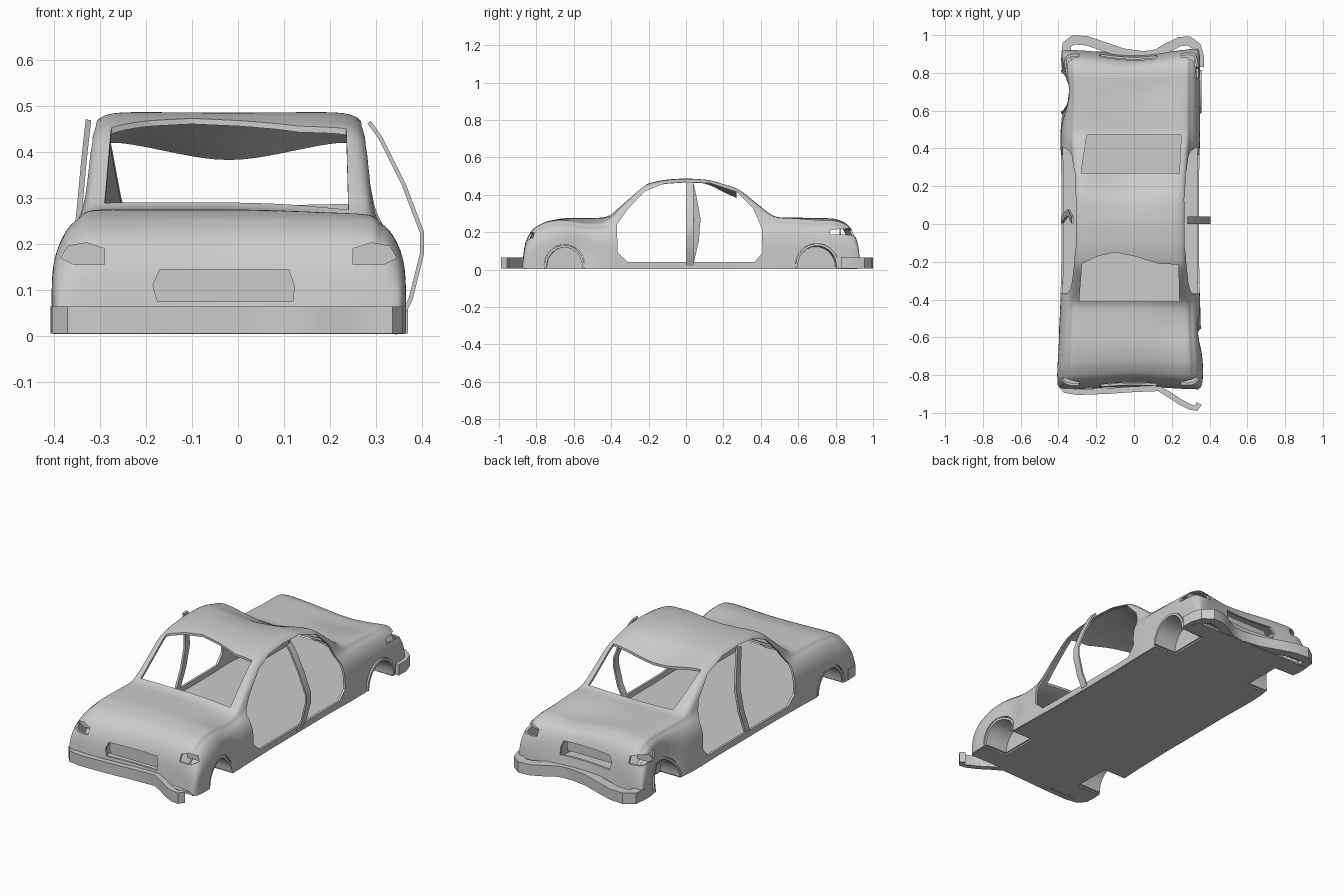
import bpy, math
from mathutils import Vector

if "Cube" in bpy.data.objects:
    bpy.data.objects.remove(bpy.data.objects["Cube"])

CX = -0.02  # the wrecked body leans slightly to the left
# y, half width, top height along the body
KEYS = [(-.876, .36, .03), (-.868, .372, .12), (-.855, .38, .17), (-.82, .385, .222),
        (-.75, .385, .258), (-.66, .38, .275), (-.42, .37, .277), (-.22, .365, .457),
        (-.12, .365, .48), (0, .365, .489), (.13, .365, .484), (.28, .365, .442),
        (.47, .37, .28), (.80, .37, .274), (.87, .37, .245), (.905, .365, .19),
        (.92, .36, .09), (.923, .355, .03)]
# crash dents: centre, radius, push
DENTS = [((-.40, .70, .12), .12, (.06, 0, 0)), ((-.02, .28, .44), .16, (0, 0, -.055)),
         ((0, .92, .15), .2, (0, -.04, 0)), ((0, -.87, .15), .2, (0, .025, 0)),
         ((.36, -.57, .12), .07, (-.03, 0, 0)), ((.28, -.50, .26), .13, (0, 0, -.03)),
         ((.12, .76, .27), .14, (0, 0, -.03)), ((.36, .93, .15), .12, (0, .02, 0))]


def dent(p):
    p = Vector(p)
    out = p.copy()
    for c, r, push in DENTS:
        out += Vector(push) * math.exp(-(p - Vector(c)).length_squared / r ** 2)
    return out


def make(name, verts, faces):
    me = bpy.data.meshes.new(name)
    me.from_pydata([tuple(v) for v in verts], [], faces)
    ob = bpy.data.objects.new(name, me)
    bpy.context.collection.objects.link(ob)
    return ob


def prism(name, outline, to3d, a, b):
    """Closed prism of a 2D outline between depths a and b."""
    n = len(outline)
    verts = [to3d(u, v, d) for d in (a, b) for u, v in outline]
    faces = [tuple(range(n))[::-1], tuple(range(n, 2 * n))]
    faces += [(i, (i + 1) % n, n + (i + 1) % n, n + i) for i in range(n)]
    ob = make(name, verts, faces)
    import bmesh
    bm = bmesh.new()
    bm.from_mesh(ob.data)
    bmesh.ops.recalc_face_normals(bm, faces=bm.faces)
    bm.to_mesh(ob.data)
    bm.free()
    return ob


def along_x(u, v, d): return (d, u, v)
def along_y(u, v, d): return (u, d, v)
def along_z(u, v, d): return (u, v, d)


def sweep(name, path, half_b, thick):
    """Flat bar along a path; half_b is the fixed half-width vector."""
    pts, b = [Vector(p) for p in path], Vector(half_b)
    verts, faces = [], []
    for i, p in enumerate(pts):
        t = pts[min(i + 1, len(pts) - 1)] - pts[max(i - 1, 0)]
        a = t.cross(b).normalized() * thick / 2
        verts += [p + a + b, p - a + b, p - a - b, p + a - b]
        if i:
            k = 4 * i
            faces += [(k - 4 + j, k - 4 + (j + 1) % 4, k + (j + 1) % 4, k + j) for j in range(4)]
    k = len(verts) - 4
    faces += [(3, 2, 1, 0), (k, k + 1, k + 2, k + 3)]
    return make(name, verts, faces)


def finish(ob, angle=35):
    bpy.ops.object.select_all(action='DESELECT')
    ob.select_set(True)
    bpy.context.view_layer.objects.active = ob
    bpy.ops.object.convert(target='MESH')
    bpy.ops.object.shade_smooth_by_angle(angle=math.radians(angle))


# body shell cage: half sections mirrored, lofted along y
rows = []
for (y0, w0, h0), (y1, w1, h1) in zip(KEYS, KEYS[1:]):
    n = max(1, math.ceil((y1 - y0) / .065))
    rows += [(y0 + (y1 - y0) * i / n, w0 + (w1 - w0) * i / n, h0 + (h1 - h0) * i / n) for i in range(n)]
rows.append(KEYS[-1])


def section(y, w, h):
    s = min(1, h / .275)
    g = h / s - .245
    half = [(1, .01), (1, .085), (1, .16), (.965, .21), (.905, .245), (.86, .245 + .3 * g),
            (.835, .245 + .75 * g), (.79, .245 + .98 * g), (.6, .245 + g), (.3, .245 + g)]
    half = [(f * w, z * s) for f, z in half]
    half[0] = (w, .006)
    full = [(-x, z) for x, z in half] + [(0, h)] + half[::-1]
    return [dent((CX + x, y, z)) for x, z in full]


secs = [section(*r) for r in rows]
m = len(secs[0])
body = make("car_body", [p for s in secs for p in s],
            [(r * m + i, r * m + i + 1, (r + 1) * m + i + 1, (r + 1) * m + i)
             for r in range(len(secs) - 1) for i in range(m - 1)])
sub = body.modifiers.new("smooth", 'SUBSURF')
sub.levels = sub.render_levels = 2
sub.boundary_smooth = 'PRESERVE_CORNERS'
sol = body.modifiers.new("sheet", 'SOLIDIFY')
sol.thickness, sol.offset = .012, -1

# floor pan
edge = [s[0] for s in secs] + [s[-1] for s in reversed(secs)]
floor = prism("floor_pan", [(p.x * .99, p.y * .99) for p in edge], along_z, .004, .014)

# door, window, wheel arch and lamp openings
door = [(-.37, .24), (-.365, .09), (-.31, .04), (.365, .04), (.41, .09), (.405, .22), (.36, .325),
        (.27, .415), (.13, .462), (0, .468), (-.12, .458), (-.22, .418), (-.31, .325)]
cutters, arches = [], []
for sx in (-1, 1):
    cutters.append(prism("door_cut", door, along_x, CX + sx * .272, CX + sx * .5))
    for wy, r in ((-.65, .108), (.70, .115)):
        ring = [(wy + r * math.cos(t * math.pi / 16), .025 + r * math.sin(t * math.pi / 16)) for t in range(32)]
        arches.append(prism("arch_cut", ring, along_x, CX + sx * .24, CX + sx * .5))
cutters.append(prism("windscreen_cut", [(-.29, -.41), (.24, -.41), (.235, -.215), (.13, -.21), (0, -.17),
                                        (-.1, -.15), (-.19, -.17), (-.275, -.21)], along_z, .2, .6))
cutters.append(prism("rear_window_cut", [(-.28, .27), (.24, .27), (.25, .47), (-.25, .47)], along_z, .2, .6))

lamp = [(.365, .17), (.335, .155), (.27, .155), (.27, .19), (.31, .203), (.35, .195)]
grille = [(-.185, .11), (-.17, .145), (.11, .145), (.122, .11), (.12, .075), (-.175, .075)]
plate = [(x, z + .035) for x, z in grille]
recesses = [("grille", grille, -1, .826), ("rear_plate", plate, 1, .83)]
for side, sx in (("left", -1), ("right", 1)):
    recesses.append((side + "_headlight", [(CX + sx * u, v) for u, v in lamp], -1, .79))
    recesses.append((side + "_tail_light", [(CX + sx * u, v + .02) for u, v in lamp], 1, .83))
for name, outline, sy, depth in recesses:
    cutters.append(prism("recess_cut", outline, along_y, sy * (depth - .06), sy * 1.1))
    finish(prism(name + "_back", outline, along_y, sy * (depth - .008), sy * depth))

for c in cutters + arches:
    c.hide_render = True
    for ob in ([body, floor] if c in arches else [body]):
        mod = ob.modifiers.new("cut", 'BOOLEAN')
        mod.operation, mod.solver, mod.object = 'DIFFERENCE', 'EXACT', c
finish(body)
finish(floor)
for c in cutters + arches:
    bpy.data.objects.remove(c)

# wheel wells: half-round liners with an inner wall
for side, sx in (("left", -1), ("right", 1)):
    for end, wy, r in (("front", -.65, .108), ("rear", .70, .115)):
        arc = [(math.cos(t * math.pi / 16), math.sin(t * math.pi / 16)) for t in range(17)]
        outline = [(wy + r * c, .012 + (r + .013) * s) for c, s in arc]
        inner = [(wy + (r - .012) * c, .012 + r * s) for c, s in arc]
        x0, x1 = CX + sx * .24, CX + sx * .378
        liner = prism(f"{side}_{end}_wheel_well", outline + inner[::-1], along_x, x0, x1)
        for v in liner.data.vertices:
            v.co = dent(v.co)
        finish(liner)
        finish(prism(f"{side}_{end}_well_wall", outline, along_x, x0, x0 + sx * .008))

# centre pillars, both bent by the crash
finish(sweep("right_door_pillar", [(.285, .02, .465), (.31, .02, .43), (.36, .02, .33), (.4, .02, .225),
                                   (.4, .02, .18), (.375, .02, .08), (.345, .02, .02)], (0, .02, 0), .009))
finish(sweep("left_door_pillar", [(-.325, .02, .47), (-.335, .04, .38), (-.345, .06, .27), (-.36, .05, .15),
                                  (-.38, .02, .02)], (0, .018, 0), .012))

# bumpers: the front one torn loose on the right, the rear one buckled
finish(sweep("front_bumper", [(x, y, .035) for x, y in
       [(-.392, -.79), (-.39, -.85), (-.365, -.88), (-.3, -.89), (-.15, -.885), (0, -.875), (.13, -.87),
        (.19, -.905), (.25, -.945), (.30, -.97), (.33, -.975), (.345, -.95)]], (0, 0, .029), .03))
finish(sweep("rear_bumper", [(x, y, .035) for x, y in
       [(-.352, .83), (-.36, .9), (-.355, .95), (-.32, .975), (-.25, .97), (-.16, .94), (-.06, .905), (.05, .89),
        (.12, .9), (.18, .935), (.24, .965), (.29, .97), (.33, .94), (.345, .89), (.345, .83)]],
       (0, 0, .029), .05))
